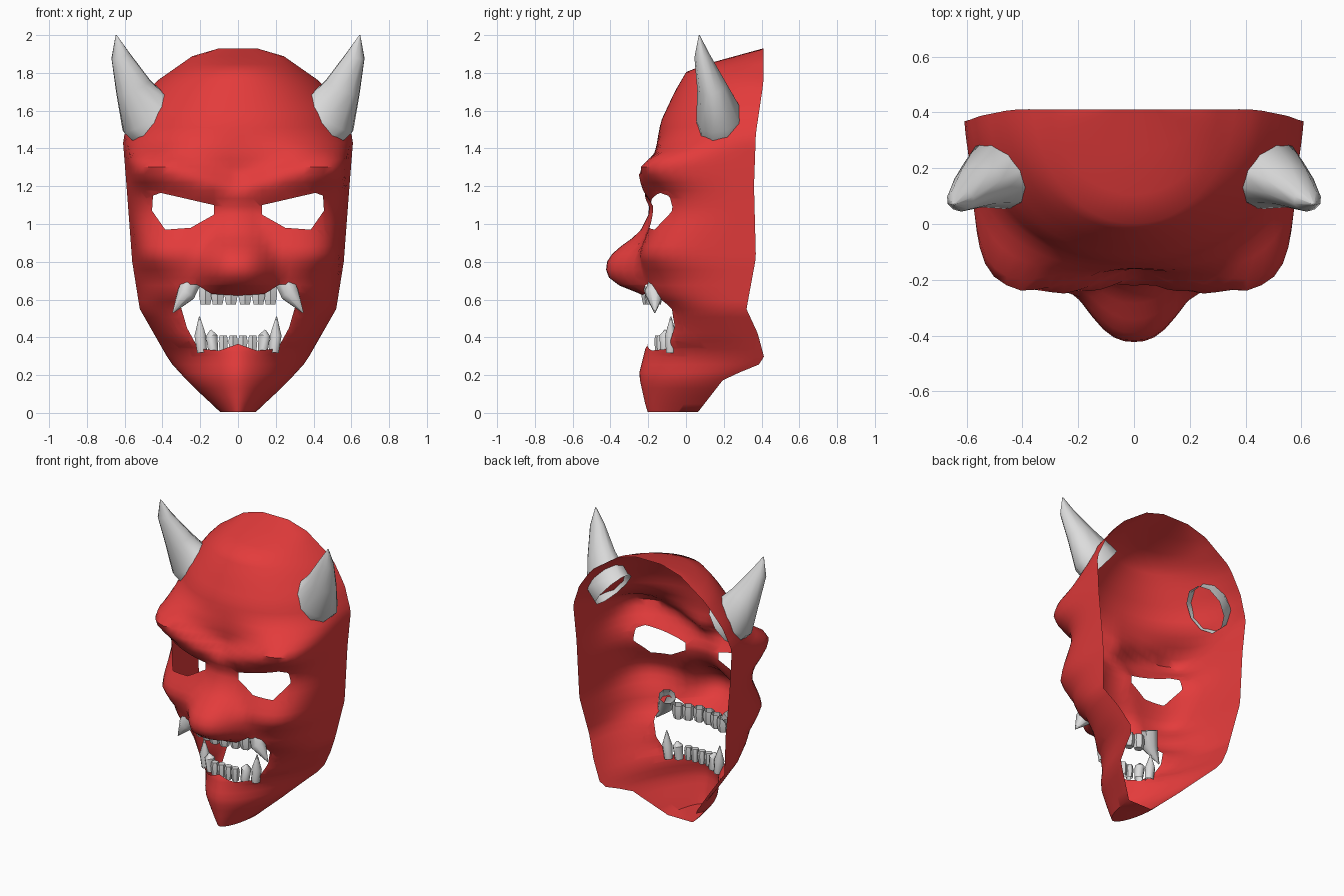
import bpy, bmesh, math
from mathutils import Vector

if "Cube" in bpy.data.objects:
    bpy.data.objects.remove(bpy.data.objects["Cube"])


def material(name, rgb):
    m = bpy.data.materials.new(name)
    m.use_nodes = True
    m.diffuse_color = (*rgb, 1)
    m.node_tree.nodes["Principled BSDF"].inputs["Base Color"].default_value = (*rgb, 1)
    return m


RED = material("lacquer red", (0.77, 0.044, 0.044))
IVORY = material("ivory", (0.72, 0.72, 0.72))


def finish(bm, name, mat, angle):
    mesh = bpy.data.meshes.new(name)
    bm.to_mesh(mesh)
    bm.free()
    mesh.materials.append(mat)
    obj = bpy.data.objects.new(name, mesh)
    bpy.context.collection.objects.link(obj)
    bpy.ops.object.select_all(action="DESELECT")
    obj.select_set(True)
    bpy.context.view_layer.objects.active = obj
    bpy.ops.object.shade_smooth_by_angle(angle=math.radians(angle))
    return obj


def curve(points, z):
    # linear profile lookup by height
    for (a, u), (b, v) in zip(points, points[1:]):
        if z <= b:
            return u + (v - u) * max(0, (z - a) / (b - a))
    return points[-1][1]


def bell(d, width):
    # smooth bump that reaches zero at the given width
    t = min(1, abs(d) / width)
    return (1 - t * t) ** 2


# Profiles by height: front line, half width, rear rim, squareness, nose
FRONT = [(0, -.2), (.02, -.21), (.2, -.25), (.36, -.21), (.45, -.13), (.55, -.12),
         (.62, -.2), (.7, -.23), (.85, -.25), (1, -.19), (1.1, -.17), (1.2, -.23),
         (1.27, -.25), (1.35, -.18), (1.55, -.13), (1.7, -.06), (1.82, .01), (1.93, .41)]
WIDTH = [(0, .09), (.02, .11), (.15, .25), (.27, .36), (.55, .52), (.8, .56), (1.2, .59),
         (1.45, .61), (1.6, .55), (1.75, .44), (1.89, .24), (1.93, .1)]
RIM = [(0, .06), (.18, .2), (.27, .42), (.42, .38), (.55, .32), (.82, .37), (1.2, .36),
       (1.48, .37), (1.75, .41), (1.93, .41)]
SQUARE = [(0, 1.9), (.15, 1.8), (.33, 1.7), (.44, 2.4), (.55, 2.8), (.72, 3.2), (.84, 5.3),
          (.9, 5), (1.07, 3.4), (1.18, 4), (1.27, 7), (1.33, 7), (1.4, 3), (1.47, 2.2), (1.93, 2)]
NOSE = [(.58, 0), (.64, .05), (.69, .17), (.78, .19), (.87, .12), (.95, .04), (1.1, .02), (1.25, 0)]


def shell_point(z, phi):
    n, w, rim = curve(SQUARE, z), curve(WIDTH, z), curve(RIM, z)
    s, c = abs(math.sin(phi)), max(0, math.cos(phi))
    r = (s ** n + c ** n) ** (-1 / n)
    # sides narrow toward the face
    x = math.copysign(w * r * s * (1 - .08 * r * c), phi)
    # brow slants down toward the middle, with a hollow between the eyes
    slant = .3 * (min(abs(x), .45) - .28) * bell(z - 1.25, .28)
    y = rim - (rim - curve(FRONT, z - slant)) * r * c
    y += .035 * bell(x, .2) * bell(z - 1.2, .18)
    # nose with a broad blunt tip
    t = min(1, abs(x) / (.13 + .12 * bell(z - .75, .28)))
    y -= curve(NOSE, z) * (1 - t ** 2.5) ** 2
    return (x, y, z)


def inside(x, z, poly):
    hit = False
    for (ax, az), (bx, bz) in zip(poly, poly[1:] + poly[:1]):
        if (az > z) != (bz > z) and x < ax + (z - az) * (bx - ax) / (bz - az):
            hit = not hit
    return hit


def cut_opening(bm, poly):
    # slice the front faces along each outline edge, then drop the enclosed ones
    xs, zs = [p[0] for p in poly], [p[1] for p in poly]

    def near():
        out = []
        for f in bm.faces:
            fx, fz = [v.co.x for v in f.verts], [v.co.z for v in f.verts]
            if (max(fx) > min(xs) and min(fx) < max(xs) and max(fz) > min(zs)
                    and min(fz) < max(zs) and f.calc_center_median().y < .08):
                out.append(f)
        return out

    for (ax, az), (bx, bz) in zip(poly, poly[1:] + poly[:1]):
        faces = near()
        geom = faces + list({e for f in faces for e in f.edges}) + list({v for f in faces for v in f.verts})
        bmesh.ops.bisect_plane(bm, geom=geom, dist=1e-5, plane_co=(ax, 0, az),
                               plane_no=Vector((bz - az, 0, ax - bx)).normalized())
    doomed = []
    for f in near():
        c = f.calc_center_median()
        if inside(c.x, c.z, poly):
            doomed.append(f)
    bmesh.ops.delete(bm, geom=doomed, context="FACES")


# Mask shell
ROWS, HALF = 46, 22
bm = bmesh.new()
grid = [[bm.verts.new(shell_point(.005 + 1.925 * i / ROWS, math.pi / 2 * j / HALF))
         for j in range(-HALF, HALF + 1)] for i in range(ROWS + 1)]
for low, high in zip(grid, grid[1:]):
    for j in range(2 * HALF):
        bm.faces.new((low[j], low[j + 1], high[j + 1], high[j]))
bm.faces.new(grid[0][::-1])
bmesh.ops.remove_doubles(bm, verts=bm.verts, dist=.0005)

# Eye and mouth openings
EYE = [(.127, 1.1), (.127, 1.05), (.25, .98), (.385, .97), (.455, 1.07), (.45, 1.15), (.41, 1.165)]
MOUTH = [(0, .62), (.14, .63), (.22, .68), (.28, .68), (.305, .57), (.27, .45), (.21, .34), (.1, .33), (0, .365)]
for side in (1, -1):
    cut_opening(bm, [(side * x, z) for x, z in EYE])
cut_opening(bm, MOUTH + [(-x, z) for x, z in MOUTH[-2:0:-1]])
finish(bm, "mask_shell", RED, 50)


def spike(name, path, radii, sides, depth=1):
    # rings swept along a path, mirrored to the other side
    bm = bmesh.new()
    pts = [Vector(p) for p in path]
    rings = []
    for i, (p, r) in enumerate(zip(pts, radii)):
        axis = (pts[min(i + 1, len(pts) - 1)] - pts[max(i - 1, 0)]).normalized()
        u = axis.cross(Vector((0, 1, 0))).normalized()
        v = axis.cross(u)
        ring = []
        for k in range(sides):
            a = 2 * math.pi * (k + .5) / sides
            ring.append(bm.verts.new(p + r * (u * math.cos(a) + v * math.sin(a) * depth)))
        rings.append(ring)
    for a, b in zip(rings, rings[1:]):
        for k in range(sides):
            m = (k + 1) % sides
            bm.faces.new((a[k], a[m], b[m], b[k]))
    bm.faces.new(rings[-1])
    bmesh.ops.recalc_face_normals(bm, faces=bm.faces)
    obj = finish(bm, name, IVORY, 45)
    obj.modifiers.new("mirror", "MIRROR").use_mirror_merge = False
    return obj


# Horns, rooted just inside the shell
spike("horns", [(.43, .185, 1.53), (.48, .178, 1.57), (.555, .137, 1.725), (.622, .085, 1.89), (.645, .07, 2)],
      [.16, .158, .1, .052, .003], 10, .8)

# Upper fangs and teeth
spike("upper_fangs", [(.235, -.13, .72), (.275, -.17, .63), (.345, -.165, .53)], [.055, .052, .003], 8)
for i, x in enumerate((.037, .108, .172)):
    y = -.2 + .02 * i
    spike(f"upper_teeth_{i + 1}", [(x, y, .67), (x, y, .62), (x, y, .575)], [.036, .04, .03], 6, .9)

# Lower fangs and teeth
for i, (x, tip) in enumerate(((.2, .51), (.14, .44))):
    y = -.08 - .03 * i
    spike(f"lower_fangs_{i + 1}", [(x - .01, y, .32), (x, y, .41), (x + .004, y, tip)], [.028, .033, .003], 8)
for i, x in enumerate((.026, .078)):
    spike(f"lower_teeth_{i + 1}", [(x, -.14, .32), (x, -.14, .38), (x, -.14, .41)], [.022, .028, .023], 6)
